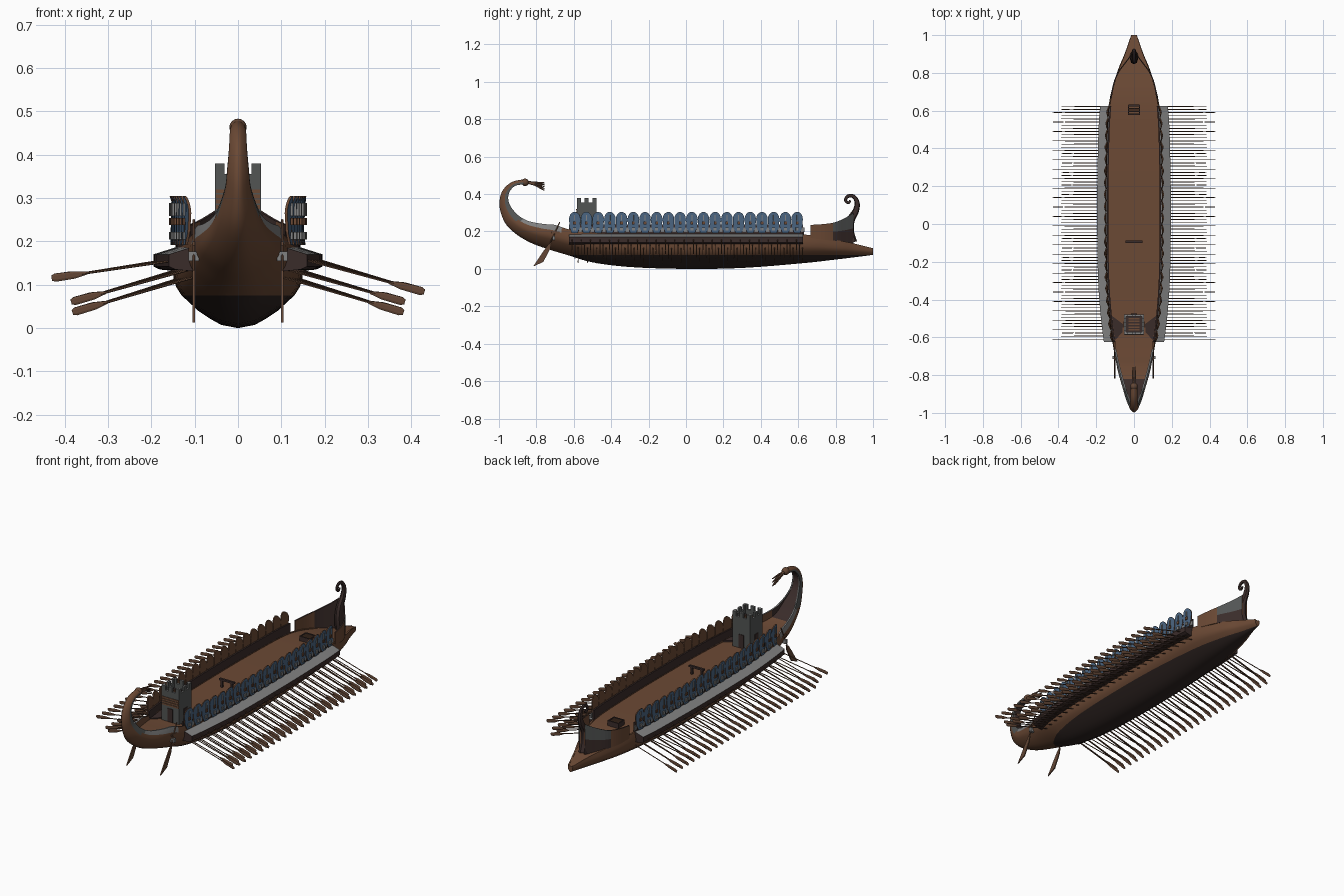
import bpy, bmesh, math
from mathutils import Vector, Matrix

cube = bpy.data.objects.get("Cube")
if cube:
    bpy.data.objects.remove(cube, do_unlink=True)


def material(name, r, g, b):
    m = bpy.data.materials.new(name)
    m.use_nodes = True
    m.diffuse_color = (r, g, b, 1)
    m.node_tree.nodes["Principled BSDF"].inputs["Base Color"].default_value = (r, g, b, 1)
    return m


WOOD = material("brown wood", .148, .067, .035)
PITCH = material("dark pitch", .028, .018, .016)
DARK = material("dark wood", .042, .025, .023)
GREY = material("pale grey", .22, .22, .22)
STONE = material("dark grey", .085, .09, .088)
BLUE = material("shield blue", .07, .13, .22)
OAR = material("oar wood", .125, .062, .036)


def finish(name, bm, mats, smooth=False):
    bmesh.ops.recalc_face_normals(bm, faces=bm.faces)
    me = bpy.data.meshes.new(name)
    bm.to_mesh(me)
    bm.free()
    for m in mats:
        me.materials.append(m)
    ob = bpy.data.objects.new(name, me)
    bpy.context.collection.objects.link(ob)
    if smooth:
        bpy.ops.object.select_all(action='DESELECT')
        ob.select_set(True)
        bpy.context.view_layer.objects.active = ob
        bpy.ops.object.shade_smooth_by_angle(angle=math.radians(40))


def box(bm, lo, hi, mat=0, turn=Matrix()):
    lo, hi = Vector(lo), Vector(hi)
    M = Matrix.Translation((lo + hi) / 2) @ turn @ Matrix.Diagonal((*(hi - lo), 1))
    vs = bmesh.ops.create_cube(bm, size=1, matrix=M)["verts"]
    for f in {f for v in vs for f in v.link_faces}:
        f.material_index = mat


def loft(bm, rings, paint=lambda i, j: 0):
    """Skin closed rings of points and cap both ends."""
    rows = [[bm.verts.new(p) for p in r] for r in rings]
    n = len(rows[0])
    for i in range(len(rows) - 1):
        for j in range(n):
            k = (j + 1) % n
            bm.faces.new((rows[i][j], rows[i][k], rows[i + 1][k], rows[i + 1][j])).material_index = paint(i, j)
    bm.faces.new(rows[0])
    return bm.faces.new(rows[-1])


def tube(bm, pts, radii, sides=8, flat=1):
    """Tapered tube along points; flat scales its second cross axis."""
    pts = [Vector(p) for p in pts]
    rings = []
    for i, p in enumerate(pts):
        d = (pts[min(i + 1, len(pts) - 1)] - pts[max(i - 1, 0)]).normalized()
        a = d.cross((1, 0, 0) if abs(d.x) < .5 else (0, 1, 0)).normalized()
        b = d.cross(a)
        rings.append([p + radii[i] * (a * math.cos(t) + b * flat * math.sin(t))
                      for t in (2 * math.pi * k / sides for k in range(sides))])
    loft(bm, rings)


def spline(keys, steps):
    """Smooth samples through tuples of numbers."""
    out = []
    for i in range(len(keys) - 1):
        a, b, c, d = (keys[max(0, min(len(keys) - 1, i + o))] for o in (-1, 0, 1, 2))
        for s in range(steps):
            t = s / steps
            out.append(tuple(q + .5 * t * (r - p + t * (2 * p - 5 * q + 4 * r - e + t * (3 * (q - r) + e - p)))
                             for p, q, r, e in zip(a, b, c, d)))
    return out + [keys[-1]]


# Hull stations: keel y, keel z, sheer y, sheer z, half width, deck drop
stations = spline([
    (1, .075, 1, .11, .015, .002), (.9, .062, .9, .135, .05, .002),
    (.8, .05, .8, .155, .09, .002), (.62, .03, .62, .185, .135, .004),
    (.3, .005, .3, .19, .148, .004), (0, 0, 0, .19, .15, .004),
    (-.3, .01, -.3, .19, .145, .004), (-.5, .035, -.5, .195, .13, .008),
    (-.62, .07, -.62, .21, .115, .02), (-.72, .1, -.7, .235, .1, .04),
    (-.82, .135, -.76, .24, .085, .04), (-.9, .18, -.84, .255, .062, .035),
    (-.96, .235, -.895, .285, .045, .01), (-.99, .3, -.935, .33, .03, .002),
    (-.997, .36, -.95, .37, .025, .002), (-.98, .42, -.945, .41, .021, .002),
    (-.93, .465, -.915, .445, .019, .002), (-.86, .48, -.86, .455, .017, .002)], 4)


def half_width(y):
    for a, b in zip(stations, stations[1:]):
        if b[0] <= y <= a[0]:
            return a[4] + (b[4] - a[4]) * (a[0] - y) / (a[0] - b[0])
    return 0


section = [(.04, .26), (.11, .42), (.21, .61), (.4, .87), (.5, .95), (.6, .99), (.78, 1), (1, .95)]
rings = []
for ky, kz, sy, sz, w, drop in stations:
    half = [(w * x, ky + (sy - ky) * t, kz + (sz - kz) * t) for t, x in section]
    inner = .95 * w - min(.008, .3 * w)
    half += [(inner, sy, sz), (inner, sy, sz - drop)]
    rings.append([(0, ky, kz)] + half + [(-x, y, z) for x, y, z in reversed(half)])


def hull_paint(i, j):
    """Grey stern rail widening up the post, dark stern deck."""
    sy = stations[i][2]
    if j in (9, 10, 11):
        return 3 if sy < -.82 else 0
    if sy < -.66 and j in (7, 8, 12, 13):
        return 4 if -.87 < sy and stations[i][3] < .3 else 2
    return 2 if sy < -.88 and j in (6, 14) else 0


bm = bmesh.new()
loft(bm, rings, hull_paint)
bmesh.ops.bisect_plane(bm, geom=bm.verts[:] + bm.edges[:] + bm.faces[:], plane_co=(0, 0, .075), plane_no=(0, 0, 1))
for f in bm.faces:
    if f.calc_center_median().z < .075:
        f.material_index = 1
finish("hull", bm, [WOOD, PITCH, STONE, DARK, GREY], True)

# Stern knob and plume
bm = bmesh.new()
bmesh.ops.create_uvsphere(bm, u_segments=12, v_segments=8, radius=.02, matrix=Matrix.Translation((0, -.86, .463)))
for k in range(5):
    z = .42 + .01 * k
    x = (-1) ** k * .006
    tube(bm, [(0, -.86, .465), (x, -.81, .462 - .003 * (4 - k)), (x, -.757, z)], [.006, .005, .003], 6)
finish("stern_plume", bm, [OAR], True)

for side, label in ((1, "left"), (-1, "right")):
    # Outrigger with a pale top, and the dark rail behind the shields
    bm = bmesh.new()
    rail = bmesh.new()
    rows, rail_rows = [], []
    for k in range(26):
        y = -.625 + .05 * k
        w = half_width(y)
        rows.append([(side * (w + dx), y, z) for dx, z in
                     ((-.012, .188), (.045, .17), (.045, .142), (.03, .135), (-.02, .13))])
        rail_rows.append([(side * (w + dx), y, z) for dx, z in
                          ((-.006, .18), (-.006, .236), (-.014, .236), (-.014, .18))])
    loft(bm, rows, lambda i, j: int(j == 0))
    loft(rail, rail_rows)
    finish(label + "_outrigger", bm, [DARK, GREY])
    finish(label + "_rail", rail, [DARK])

    # Shields: long rounded boards, blue outside and bare wood inside
    bm = bmesh.new()
    plates = bmesh.new()
    for k in range(20):
        y = -.594 + .0625 * k
        x = half_width(y) - .006
        yaw = math.atan2(half_width(y + .02) - half_width(y - .02), .04)
        M = Matrix.Translation((side * x, y, 0)) @ Matrix.Rotation(-side * yaw, 4, 'Z')
        r = .031
        arch = [(.016, .192), (.027, .22)] + [(r * math.cos(math.pi * a / 8), .265 + .04 * math.sin(math.pi * a / 8))
                                              for a in range(9)] + [(-.027, .22), (-.016, .192)]
        # The board bulges outward in the middle
        outer = [M @ Vector((side * (.014 - 9 * u * u), u, z)) for u, z in arch]
        inner = [M @ Vector((side * (.008 - 9 * u * u), u, z)) for u, z in arch]
        loft(bm, [inner, outer]).material_index = 1
        # Small boss, centre rib and pale rail fittings between the boards
        spin = Matrix.Rotation(-side * yaw, 4, 'Z')
        for off, z0, z1, half, m, out in ((0, .238, .254, .007, 1, .0125), (0, .258, .288, .0025, 0, .0115),
                                          (0, .204, .222, .008, 0, .0125), (.031, .196, .22, .009, 0, .003)):
            c = M @ Vector((side * out, off, 0))
            box(plates, (c.x - .003, c.y - half, z0), (c.x + .003, c.y + half, z1), m, spin)
    finish(label + "_shields", bm, [WOOD, BLUE])
    finish(label + "_shield_emblems", plates, [GREY, WOOD])

# Three tiers of oars on each side: inner x, z, outer x, z
tiers = [("upper", .17, .162, .43, .083), ("middle", .13, .138, .385, .06), ("lower", .12, .12, .382, .036)]
for side, label in ((1, "left"), (-1, "right")):
    for n, (tier, x0, z0, x1, z1) in enumerate(tiers):
        if side < 0 and n == 0:
            z0, z1 = .157, .115
        bm = bmesh.new()
        for k in range(25):
            y = -.61 + .05 * k + .0165 * n
            a = Vector((side * (x0 + half_width(y) - .15), y, z0))
            b = Vector((side * x1, y, z1))
            tube(bm, [a, a.lerp(b, .76)], [.0025, .0025], 5)
            tube(bm, [a.lerp(b, t) for t in (.72, .82, .97, 1)], [.003, .0085, .0095, .006], 6, .22)
        finish(f"{label}_{tier}_oars", bm, [OAR])

# Steering oars with their grey brackets
bm = bmesh.new()
for side in (1, -1):
    x = side * .102
    tube(bm, [(x, -.675, .25), (x, -.735, .12)], [.003, .003], 6)
    blade = [(-.728, .135, .008), (-.745, .1, .02), (-.79, .025, .027)]
    loft(bm, [[(x + d * .003, y + e * r, z + e * r * .45) for d, e in ((-1, -1), (1, -1), (1, 1), (-1, 1))]
              for y, z, r in blade])
    box(bm, (x - .003, -.72, .19), (x + .003, -.62, .2))
    box(bm, (x - .012, -.715, .155), (x + .012, -.7, .176), 1)
finish("steering_oars", bm, [OAR, GREY])

# Bow bulwark tapering to the post, plain wood then painted panels
bm = bmesh.new()
wall = spline([(.122, .665, .165, .235), (.108, .74, .155, .24), (.085, .8, .15, .25),
               (.045, .855, .14, .275), (.014, .895, .135, .3)], 4)
for side in (1, -1):
    loft(bm, [[(side * (x + dx), y, z0 + (z1 - z0) * t) for dx, t in
               ((.003, 0), (.003, .5), (.003, 1), (-.004, 1), (-.004, 0))] for x, y, z0, z1 in wall],
         lambda i, j: 2 if j == 2 else (0 if i <= 6 else (2, 1, 2, 2, 2)[j]))
finish("bow_bulwark", bm, [WOOD, STONE, DARK])

# Bow post ending in a scroll
bm = bmesh.new()
path = spline([(.885, .14, .03), (.872, .2, .026), (.88, .26, .022), (.908, .31, .017), (.915, .355, .013),
               (.895, .388, .01), (.865, .388, .009), (.853, .367, .008), (.868, .353, .007), (.879, .366, .006)], 4)
tube(bm, [(0, y, z) for y, z, r in path], [r for y, z, r in path], 8, .8)
finish("bow_scroll", bm, [DARK], True)

# Deck tower with battlements, planked in front and pale along the wall tops
bm = bmesh.new()
cy, h, t = -.531, .053, .011
for turn in range(4):
    before = set(bm.verts)
    box(bm, (-h, -h, .18), (h, -h + t, .355))
    for x in (-h, -.011, h - .022):
        box(bm, (x, -h, .355), (x + .022, -h + t, .38))
    if turn == 0:
        for k in range(4):
            box(bm, (-h + .002, -h - .003, .275 + .012 * k), (h - .002, -h, .284 + .012 * k), 1)
    box(bm, (-.016, -h - .003, .19), (.016, -h, .262), 2)
    new = [v for v in bm.verts if v not in before]
    bmesh.ops.transform(bm, verts=new, matrix=Matrix.Translation((0, cy, 0)) @ Matrix.Rotation(turn * math.pi / 2, 4, 'Z'))
bm.normal_update()
for f in bm.faces:
    if f.normal.z > .9 and f.calc_center_median().z > .35:
        f.material_index = 3
box(bm, (-h + t, cy - h + t, .32), (h - t, cy + h - t, .328), 2)
for k in range(5):
    box(bm, (-.028, cy - .034 + .015 * k, .328), (.028, cy - .026 + .015 * k, .332), 1)
finish("tower", bm, [STONE, WOOD, DARK, GREY])

# Dark deck panels beside the tower
bm = bmesh.new()
for s in (1, -1):
    loft(bm, [[(s * x, y, z) for x, y in ((.058, -.53), (.118, -.485), (.101, -.615), (.062, -.575))] for z in (.184, .194)])
finish("stern_deck_panels", bm, [DARK])

# Mast rest and bow hatch on the deck
bm = bmesh.new()
for x in (-.03, .03):
    box(bm, (x - .005, -.1, .18), (x + .005, -.088, .222))
box(bm, (-.045, -.1, .222), (.045, -.088, .232))
finish("mast_rest", bm, [DARK])
bm = bmesh.new()
for s in (-1, 1):
    box(bm, (s * .03 - .003, .578, .18), (s * .03 + .003, .63, .208))
    box(bm, (-.03, .604 + s * .025 - .003, .18), (.03, .604 + s * .025 + .003, .208))
for k in range(5):
    box(bm, (-.03, .583 + .009 * k, .198), (.03, .588 + .009 * k, .204), 1)
finish("hatch", bm, [DARK, OAR])
